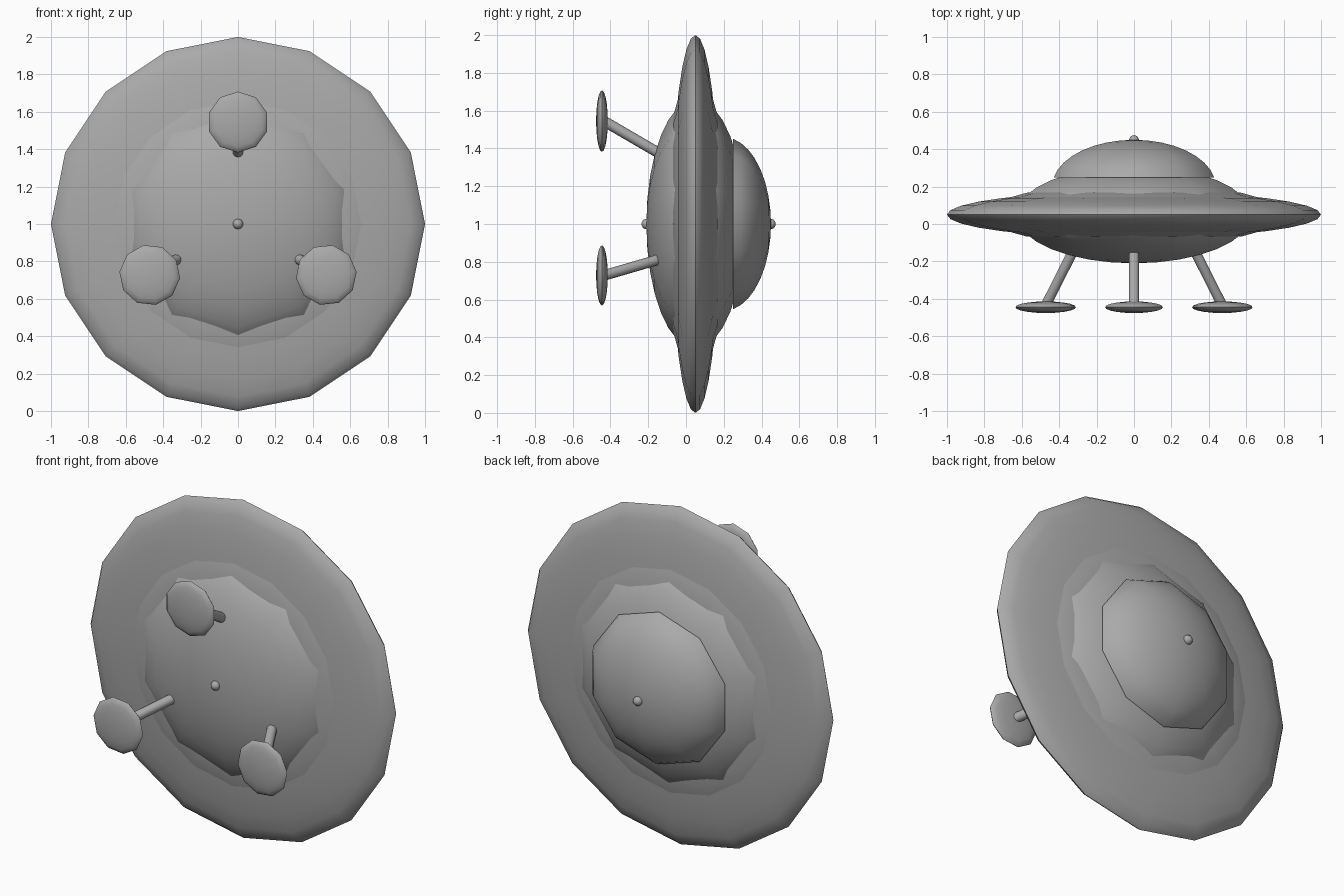
import bpy
import bmesh
import math
from mathutils import Vector

if "Cube" in bpy.data.objects:
    bpy.data.objects.remove(bpy.data.objects["Cube"])

grey = bpy.data.materials.new("hull grey")
grey.diffuse_color = (0.4, 0.4, 0.4, 1)
grey.use_nodes = True
grey.node_tree.nodes["Principled BSDF"].inputs["Base Color"].default_value = grey.diffuse_color


def finish(bm, name):
    bmesh.ops.recalc_face_normals(bm, faces=bm.faces)
    me = bpy.data.meshes.new(name)
    bm.to_mesh(me)
    bm.free()
    me.materials.append(grey)
    me.shade_smooth()
    me.set_sharp_from_angle(angle=math.radians(40))
    ob = bpy.data.objects.new(name, me)
    bpy.context.collection.objects.link(ob)
    return ob


def lathe(name, profile, sides, centre=(0, 1), start=math.pi / 2):
    """Turn (radius, y) points about an axis parallel to y."""
    bm = bmesh.new()
    rows = []
    for r, y in profile:
        count = 1 if r < 1e-5 else sides
        rows.append([bm.verts.new((
            centre[0] + r * math.cos(start + math.tau * i / sides), y,
            centre[1] + r * math.sin(start + math.tau * i / sides)))
            for i in range(count)])
    for a, b in zip(rows, rows[1:]):
        for i in range(sides):
            j = (i + 1) % sides
            quad = [a[i % len(a)], a[j % len(a)], b[j % len(b)], b[i % len(b)]]
            bm.faces.new(list(dict.fromkeys(quad)))
    return finish(bm, name)


def ellipse(radius, half, y, rings, low=-90):
    """Half outline of a squashed ball, from latitude low up to the pole."""
    pts = []
    for k in range(rings + 1):
        t = math.radians(low + (90 - low) * k / rings)
        pts.append((radius * math.cos(t), y + half * math.sin(t)))
    return pts


# Wide outer disc, and the low collar where it meets the body
lathe("rim_disc", ellipse(1.0, 0.125, 0.05, 16), 16)
lathe("rim_collar", [(0, -0.07), (0.57, -0.068), (0.66, -0.043),
                     (0.66, 0.143), (0.57, 0.168), (0, 0.17)], 16)

# Central body and the cabin dome with its flat base
lathe("body", ellipse(0.66, 0.26, 0.05, 16), 10)
lathe("dome", [(0, 0.25)] + ellipse(0.46, 0.25, 0.2, 8, low=11.5), 10)

# Small knobs on both poles
lathe("bottom_knob", ellipse(0.028, 0.028, -0.208, 8), 10)
lathe("dome_knob", ellipse(0.028, 0.028, 0.447, 8), 10)

# Three splayed legs with round foot pads
for i in range(3):
    ang = math.pi / 2 + i * math.tau / 3
    c, s = math.cos(ang), math.sin(ang)
    lathe(f"foot_pad_{i + 1}", ellipse(0.163, 0.031, -0.445, 10), 10,
          centre=(0.545 * c, 1 + 0.545 * s), start=ang)
    foot = Vector((0.545 * c, -0.435, 1 + 0.545 * s))
    hip = Vector((0.35 * c, -0.1, 1 + 0.35 * s))
    bm = bmesh.new()
    bmesh.ops.create_cone(bm, cap_ends=True, segments=10, radius1=0.028,
                          radius2=0.028, depth=(hip - foot).length)
    leg = finish(bm, f"leg_{i + 1}")
    leg.location = (foot + hip) / 2
    leg.rotation_euler = (hip - foot).to_track_quat('Z', 'Y').to_euler()
